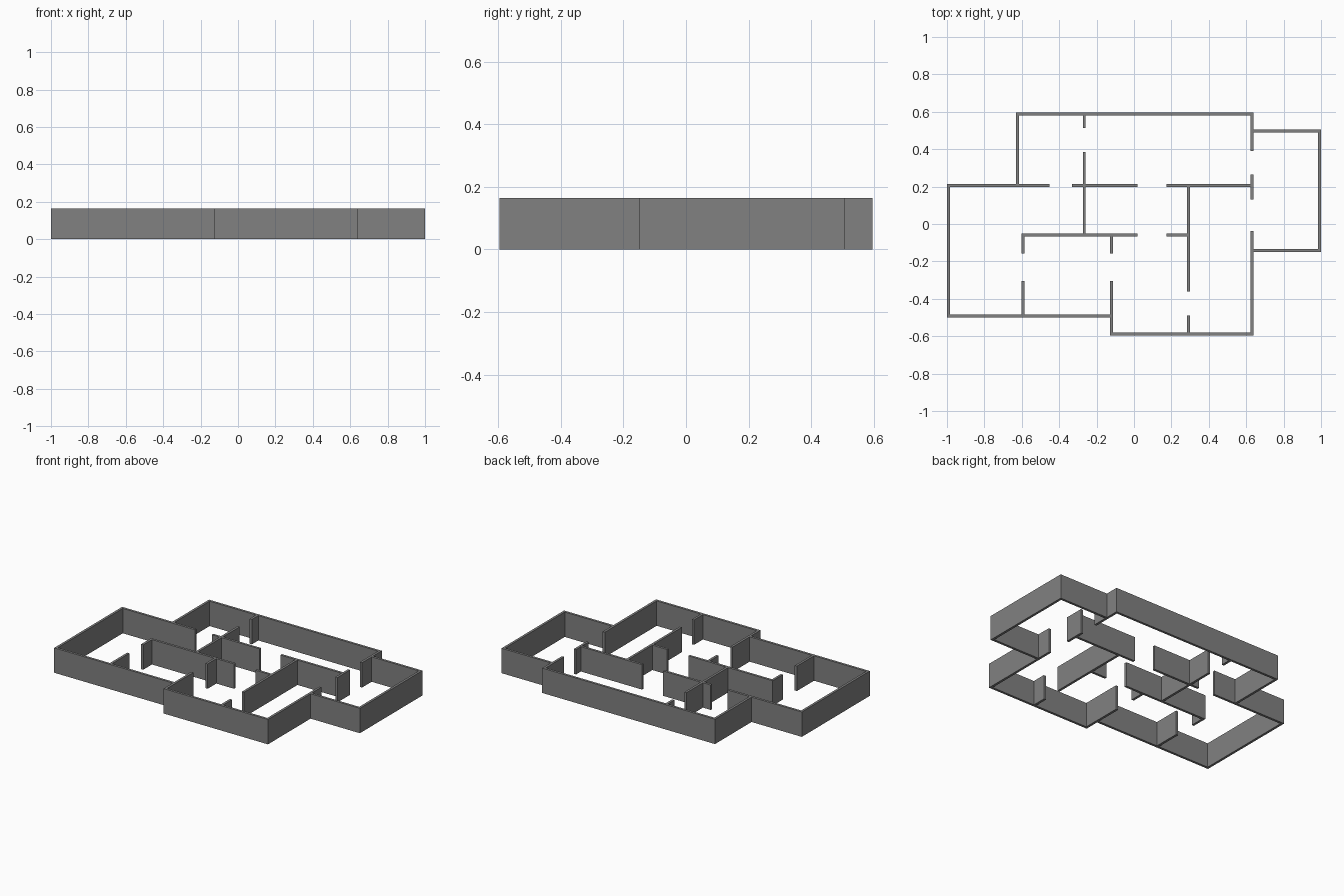
import bpy, bmesh

if "Cube" in bpy.data.objects:
    bpy.data.objects.remove(bpy.data.objects["Cube"])

HEIGHT = 0.165
HALF = 0.008  # half the wall thickness

# Walls: centreline position, start, end, door openings
ALONG_X = [
    (0.589, -0.623, 0.630, []),
    (0.4985, 0.630, 0.992, []),
    (0.2055, -0.992, 0.630, [(-0.453, -0.331), (0.018, 0.173)]),
    (-0.058, -0.5935, 0.2905, [(0.018, 0.173)]),
    (-0.142, 0.630, 0.992, []),
    (-0.4915, -0.992, -0.121, []),
    (-0.589, -0.121, 0.630, []),
]
ALONG_Y = [
    (-0.992, -0.4915, 0.2055, []),
    (-0.623, 0.2055, 0.589, []),
    (-0.5935, -0.4915, -0.058, [(-0.304, -0.157)]),
    (-0.266, -0.058, 0.589, [(0.386, 0.514)]),
    (-0.121, -0.589, -0.058, [(-0.304, -0.157)]),
    (0.2905, -0.589, 0.2055, [(-0.488, -0.361)]),
    (0.630, -0.589, 0.589, [(-0.037, 0.132), (0.264, 0.390)]),
    (0.992, -0.142, 0.4985, []),
]


def spans(start, end, doors):
    """Solid stretches of a wall between its door openings."""
    cuts = [start - HALF] + [c for d in doors for c in d] + [end + HALF]
    return [(round(a, 5), round(b, 5)) for a, b in zip(cuts[::2], cuts[1::2])]


# Footprint rectangles (x0, x1, y0, y1)
rects = []
for c, s, e, d in ALONG_X:
    rects += [(a, b, round(c - HALF, 5), round(c + HALF, 5)) for a, b in spans(s, e, d)]
for c, s, e, d in ALONG_Y:
    rects += [(round(c - HALF, 5), round(c + HALF, 5), a, b) for a, b in spans(s, e, d)]

# Merge the footprints on a shared grid, so junctions have no inner faces
xs = sorted({v for r in rects for v in r[:2]})
ys = sorted({v for r in rects for v in r[2:]})
bm = bmesh.new()
for x0, x1 in zip(xs, xs[1:]):
    for y0, y1 in zip(ys, ys[1:]):
        mx, my = (x0 + x1) / 2, (y0 + y1) / 2
        if any(r[0] < mx < r[1] and r[2] < my < r[3] for r in rects):
            corners = [(x0, y0), (x1, y0), (x1, y1), (x0, y1)]
            bm.faces.new([bm.verts.new((x, y, 0)) for x, y in corners])
bmesh.ops.remove_doubles(bm, verts=bm.verts[:], dist=1e-5)

# Raise the walls
raised = bmesh.ops.extrude_face_region(bm, geom=bm.faces[:], use_keep_orig=True)
top = [g for g in raised["geom"] if isinstance(g, bmesh.types.BMVert)]
bmesh.ops.translate(bm, verts=top, vec=(0, 0, HEIGHT))
bmesh.ops.recalc_face_normals(bm, faces=bm.faces[:])

mesh = bpy.data.meshes.new("floor_plan_walls")
bm.to_mesh(mesh)
bm.free()
walls = bpy.data.objects.new("floor_plan_walls", mesh)
bpy.context.collection.objects.link(walls)

# Dark grey wall finish
finish = bpy.data.materials.new("dark_grey")
finish.diffuse_color = (0.22, 0.22, 0.22, 1)
finish.use_nodes = True
finish.node_tree.nodes["Principled BSDF"].inputs["Base Color"].default_value = finish.diffuse_color
mesh.materials.append(finish)
